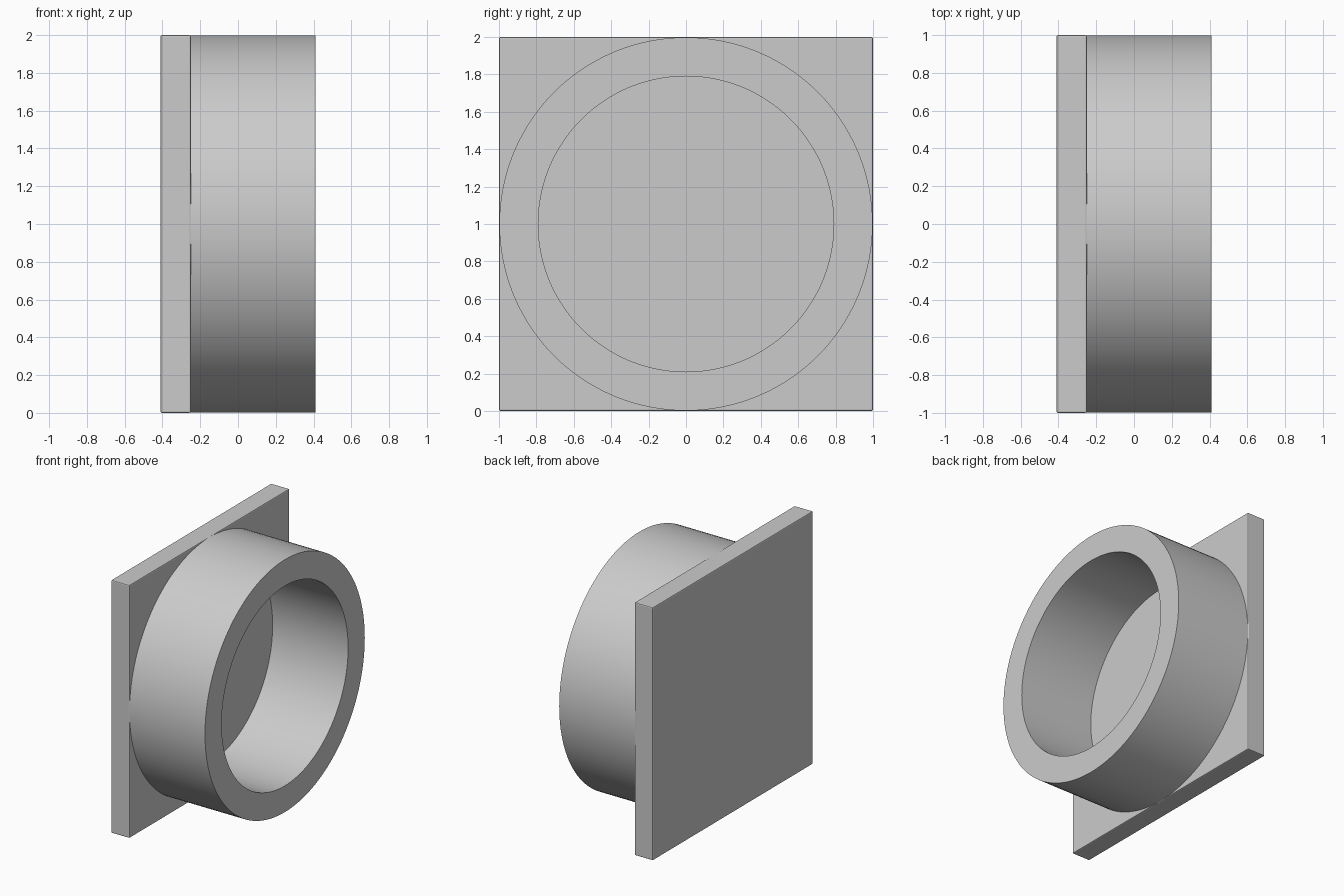
import bpy, bmesh, math
from mathutils import Matrix, Vector

cube = bpy.data.objects.get("Cube")
if cube:
    bpy.data.objects.remove(cube, do_unlink=True)

# Single grey finish
grey = bpy.data.materials.new("light_grey")
grey.use_nodes = True
colour = (0.6, 0.6, 0.6, 1)
grey.diffuse_color = colour
grey.node_tree.nodes["Principled BSDF"].inputs["Base Color"].default_value = colour

BACK, FACE, RIM = -0.41, -0.25, 0.41
OUTER, INNER = 0.998, 0.79


def make_object(name, bm):
    bmesh.ops.recalc_face_normals(bm, faces=bm.faces)
    mesh = bpy.data.meshes.new(name)
    bm.to_mesh(mesh)
    bm.free()
    mesh.materials.append(grey)
    obj = bpy.data.objects.new(name, mesh)
    bpy.context.collection.objects.link(obj)
    return obj


def smooth(obj):
    bpy.ops.object.select_all(action="DESELECT")
    obj.select_set(True)
    bpy.context.view_layer.objects.active = obj
    bpy.ops.object.shade_smooth_by_angle(angle=math.radians(35))


# Square base plate with slightly eased edges
bm = bmesh.new()
size = Matrix.Diagonal((FACE - BACK, 2, 2, 1))
centre = Matrix.Translation(((BACK + FACE) / 2, 0, 1))
bmesh.ops.create_cube(bm, size=1, matrix=centre @ size)
plate = make_object("base_plate", bm)
bevel = plate.modifiers.new("eased_edges", "BEVEL")
bevel.width = 0.008
bevel.segments = 2

# Thick round collar, spun from its rectangular section
bm = bmesh.new()
foot = FACE - 0.01
section = [(foot, OUTER), (RIM, OUTER), (RIM, INNER), (foot, INNER)]
verts = [bm.verts.new((x, 0, 1 + r)) for x, r in section]
edges = [bm.edges.new((verts[i], verts[(i + 1) % 4])) for i in range(4)]
bmesh.ops.spin(bm, geom=verts + edges, cent=Vector((0, 0, 1)), axis=Vector((1, 0, 0)),
               angle=math.tau, steps=128, use_merge=True)
bmesh.ops.remove_doubles(bm, verts=bm.verts, dist=0.0001)
collar = make_object("round_collar", bm)
smooth(collar)
